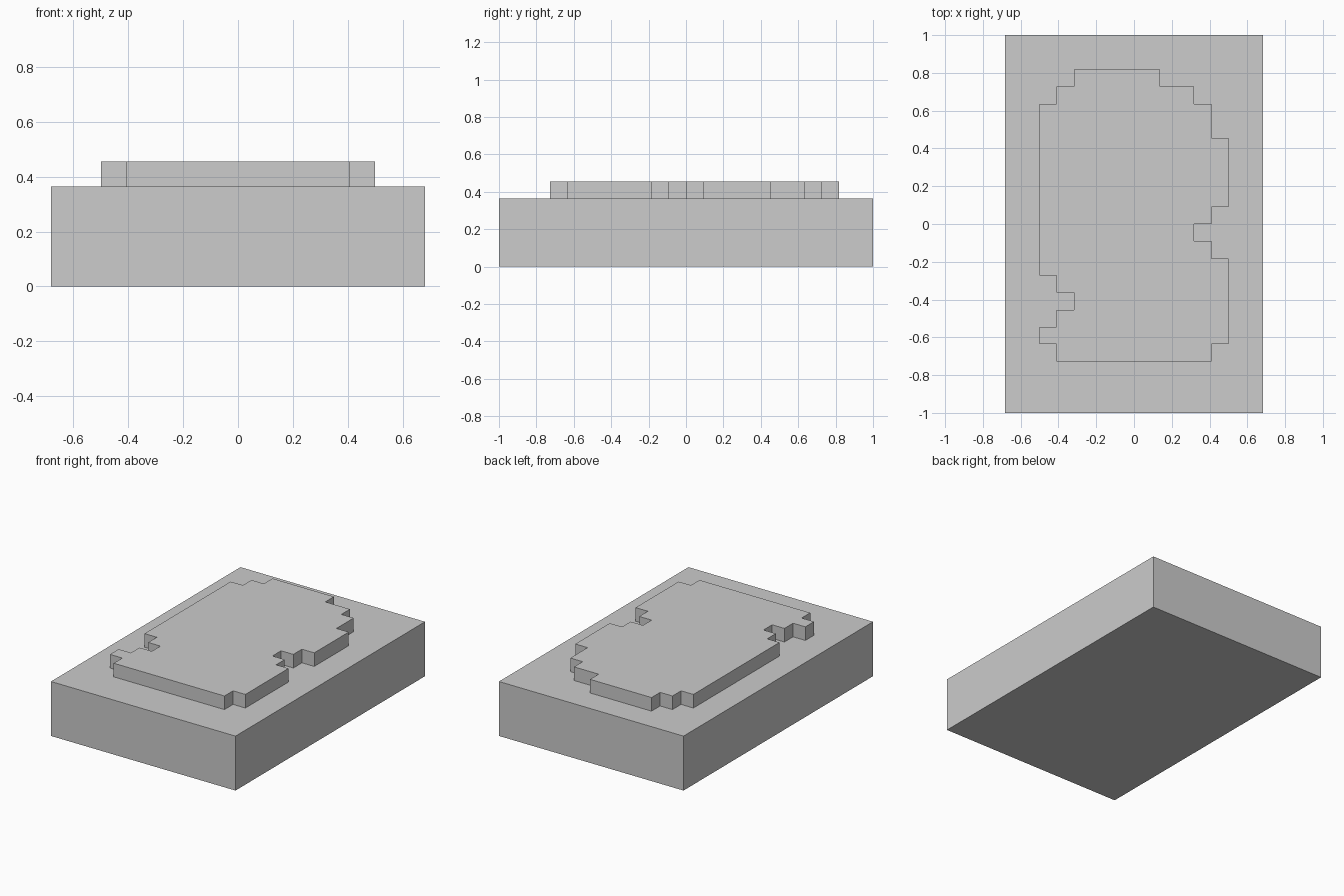
import bpy
import bmesh

U = 1 / 11  # size of one grid step

cube = bpy.data.objects.get("Cube")
if cube:
    bpy.data.objects.remove(cube, do_unlink=True)

grey = bpy.data.materials.new("light grey")
grey.use_nodes = True
colour = (0.604, 0.604, 0.604, 1)
grey.diffuse_color = colour
grey.node_tree.nodes["Principled BSDF"].inputs["Base Color"].default_value = colour


def slab(name, outline, bottom, top):
    """Extrude a flat outline, given in grid steps, between two heights."""
    bm = bmesh.new()
    face = bm.faces.new([bm.verts.new((x * U, y * U, bottom * U)) for x, y in outline])
    result = bmesh.ops.extrude_face_region(bm, geom=[face], use_keep_orig=True)
    raised = [v for v in result["geom"] if isinstance(v, bmesh.types.BMVert)]
    bmesh.ops.translate(bm, verts=raised, vec=(0, 0, (top - bottom) * U))
    bmesh.ops.recalc_face_normals(bm, faces=bm.faces[:])
    mesh = bpy.data.meshes.new(name)
    bm.to_mesh(mesh)
    bm.free()
    mesh.materials.append(grey)
    obj = bpy.data.objects.new(name, mesh)
    bpy.context.collection.objects.link(obj)
    return obj


def stepped(start, moves):
    """Corners of a right-angled outline, from alternating y and x positions."""
    x, y = start
    points = [start]
    for i, value in enumerate(moves):
        x, y = (x, value) if i % 2 == 0 else (value, y)
        points.append((x, y))
    return points


# Base block
slab("base_block", [(-7.5, -11), (7.5, -11), (7.5, 11), (-7.5, 11)], 0, 4)

# Raised plate with stepped edge: right-hand side up, then left-hand side down
plate_outline = stepped((4.5, -8), [
    -7, 5.5, -2, 4.5, -1, 3.5, 0, 4.5, 1, 5.5, 5, 4.5, 7, 3.5, 8, 1.5,
    9, -3.5, 8, -4.5, 7, -5.5, -3, -4.5, -4, -3.5, -5, -4.5, -6, -5.5,
    -7, -4.5, -8])
slab("raised_plate", plate_outline, 4, 5)
